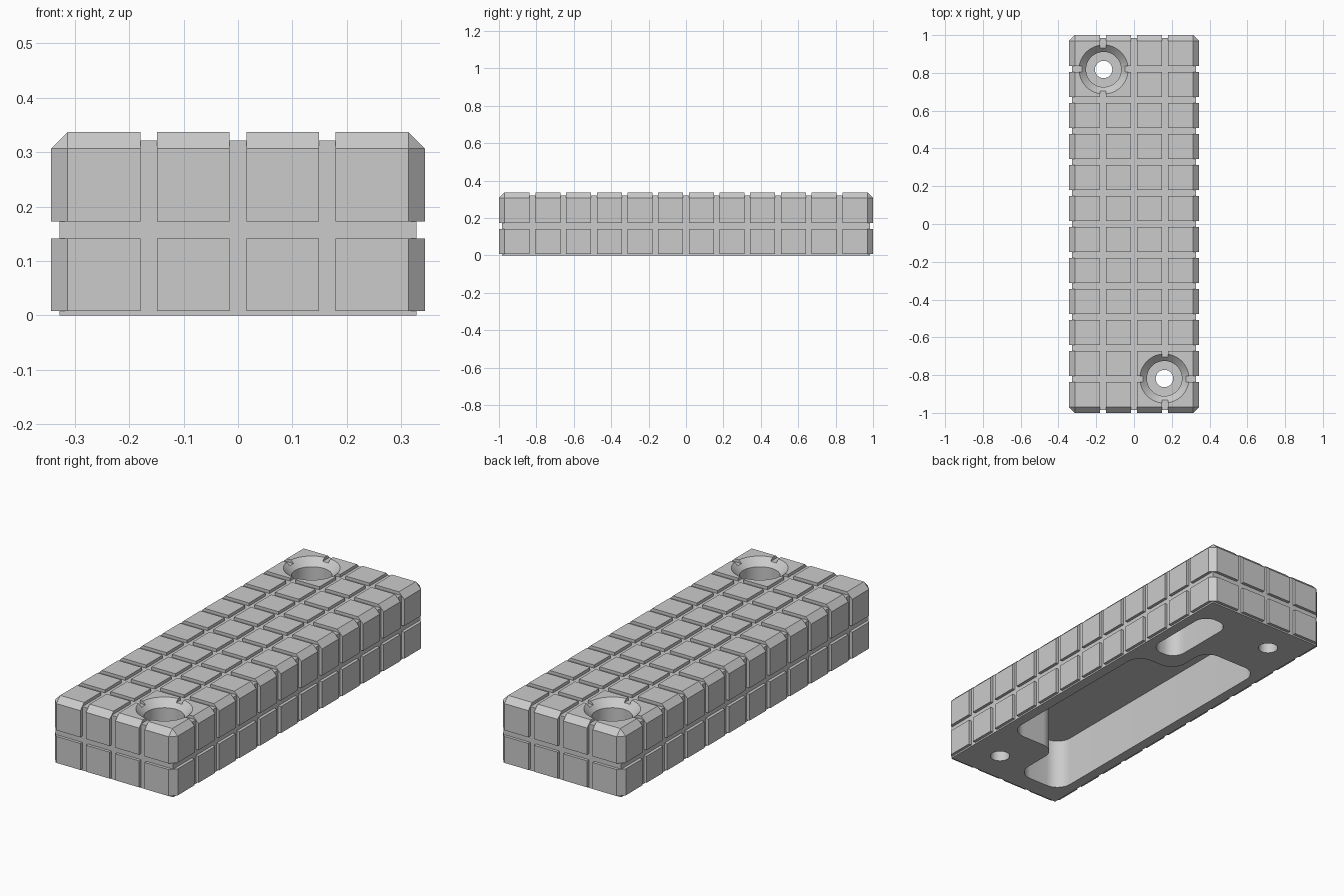
import bpy, bmesh, math
from mathutils import Vector

if "Cube" in bpy.data.objects:
    bpy.data.objects.remove(bpy.data.objects["Cube"], do_unlink=True)

HX, HY, TOP = 0.343, 1.0, 0.337      # outer half sizes and height
PITCH, GAP, DEPTH, FOOT = 0.164, 0.031, 0.0153, 0.008
CEILING = 0.258                      # top of the hollows underneath

grey = bpy.data.materials.new("light_grey")
grey.use_nodes = True
grey.diffuse_color = (0.6, 0.6, 0.6, 1)
grey.node_tree.nodes["Principled BSDF"].inputs["Base Color"].default_value = (0.6, 0.6, 0.6, 1)


def make_object(name, bm):
    bmesh.ops.recalc_face_normals(bm, faces=bm.faces[:])
    mesh = bpy.data.meshes.new(name)
    bm.to_mesh(mesh)
    bm.free()
    mesh.materials.append(grey)
    obj = bpy.data.objects.new(name, mesh)
    bpy.context.collection.objects.link(obj)
    return obj


def add_box(bm, lo, hi):
    verts = bmesh.ops.create_cube(bm, size=1)["verts"]
    for v in verts:
        v.co = [(a + b) / 2 + c * (b - a) for a, b, c in zip(lo, hi, v.co)]


def block(name, hx, hy, z0, z1, chamfer, affect):
    """Box with chamfered upright and upper edges, or just clipped upper corners."""
    bm = bmesh.new()
    add_box(bm, (-hx, -hy, z0), (hx, hy, z1))
    geom = [v for v in bm.verts if v.co.z > z1 - 0.001]
    if affect == 'EDGES':
        geom = [e for e in bm.edges if any(v in geom for v in e.verts)]
    bmesh.ops.bevel(bm, geom=geom, offset=chamfer, segments=1, affect=affect)
    return make_object(name, bm)


def groove_slabs(name, axis, centres):
    """Thin parallel slabs across one axis."""
    bm = bmesh.new()
    for c in centres:
        lo, hi = [-2, -2, -2], [2, 2, 2]
        lo[axis], hi[axis] = c - GAP / 2, c + GAP / 2
        add_box(bm, lo, hi)
    return make_object(name, bm)


def rounded_outline(corners, radius, steps=10):
    """Fillet every right-angled corner of a 2D outline."""
    points = []
    for i, corner in enumerate(corners):
        p = Vector(corner)
        a = (Vector(corners[i - 1]) - p).normalized() * radius
        b = (Vector(corners[(i + 1) % len(corners)]) - p).normalized() * radius
        for k in range(steps + 1):
            t = k / steps * math.pi / 2
            points.append(p + a * (1 - math.sin(t)) + b * (1 - math.cos(t)))
    return points


def pocket(name, corners, radius):
    bm = bmesh.new()
    face = bm.faces.new([bm.verts.new((p.x, p.y, -0.1)) for p in rounded_outline(corners, radius)])
    result = bmesh.ops.extrude_face_region(bm, geom=[face])
    top = [g for g in result["geom"] if isinstance(g, bmesh.types.BMVert)]
    bmesh.ops.translate(bm, verts=top, vec=(0, 0, CEILING + 0.1))
    return make_object(name, bm)


def lathe(name, profile, x, y, sides=48):
    """Solid of revolution; profile is (radius, height) from bottom to top."""
    bm = bmesh.new()
    rings = []
    for r, z in profile:
        rings.append([bm.verts.new((x + r * math.cos(math.tau * i / sides),
                                    y + r * math.sin(math.tau * i / sides), z)) for i in range(sides)])
    for low, high in zip(rings, rings[1:]):
        for i in range(sides):
            j = (i + 1) % sides
            bm.faces.new((low[i], low[j], high[j], high[i]))
    bm.faces.new(rings[0][::-1])
    bm.faces.new(rings[-1])
    return make_object(name, bm)


def combine(target, tool, operation):
    """Apply a boolean and discard the tool."""
    tool.hide_render = True
    mod = target.modifiers.new("cut", 'BOOLEAN')
    mod.operation, mod.solver, mod.object = operation, 'EXACT', tool
    bpy.ops.object.select_all(action='DESELECT')
    bpy.context.view_layer.objects.active = target
    target.select_set(True)
    bpy.ops.object.modifier_apply(modifier=mod.name)
    bpy.data.objects.remove(tool, do_unlink=True)


# Raised tiles: the outer block cut by three sets of slabs
body = block("tiled_block", HX, HY, FOOT, TOP, 0.03, 'EDGES')
combine(body, groove_slabs("x_grooves", 0, [PITCH * k for k in range(-1, 2)]), 'DIFFERENCE')
combine(body, groove_slabs("y_grooves", 1, [PITCH * k for k in range(-5, 6)]), 'DIFFERENCE')
combine(body, groove_slabs("z_groove", 2, [0.157]), 'DIFFERENCE')

# Core that forms the groove floors, its upper corners kept inside the tiles
combine(body, block("core", HX - DEPTH, HY - DEPTH, 0, TOP - DEPTH, 0.018, 'VERTICES'), 'UNION')

# Hollows in the underside
main_hollow = [(-0.275, -0.89), (-0.01, -0.89), (-0.01, -0.6), (0.275, -0.6),
               (0.275, 0.36), (0.05, 0.36), (0.05, 0.6), (-0.275, 0.6)]
side_hollow = [(0.12, 0.45), (0.275, 0.45), (0.275, 0.86), (0.12, 0.86)]
combine(body, pocket("main_hollow", main_hollow, 0.08), 'DIFFERENCE')
combine(body, pocket("side_hollow", side_hollow, 0.07), 'DIFFERENCE')

# Stepped screw holes with a flared mouth, at opposite corners
screw_profile = [(0.046, -0.1), (0.046, 0.13), (0.093, 0.13), (0.093, 0.3), (0.145, 0.352)]
for side in (-1, 1):
    hole = lathe("screw_hole", screw_profile, side * 0.161, -side * 0.818)
    combine(body, hole, 'DIFFERENCE')

# Smooth the round walls, keep the edges crisp
bpy.ops.object.select_all(action='DESELECT')
body.select_set(True)
bpy.context.view_layer.objects.active = body
bpy.ops.object.shade_smooth_by_angle(angle=math.radians(25))
